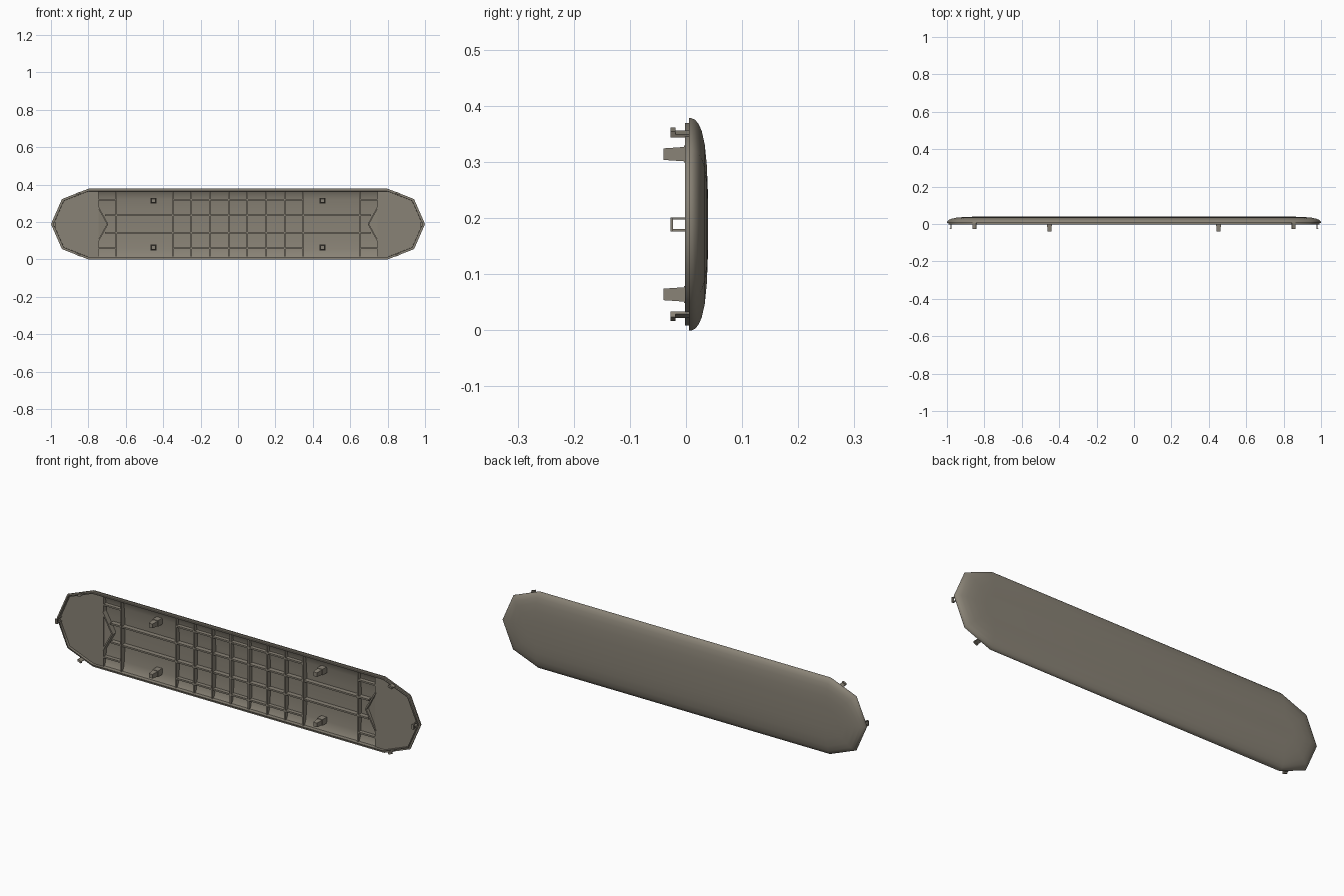
import bpy
import bmesh
import math
from mathutils import Matrix, Vector

cube = bpy.data.objects.get("Cube")
if cube:
    bpy.data.objects.remove(cube)

MID = 0.189      # height of the centre line
CORE = 0.8       # where the rounded ends begin

taupe = bpy.data.materials.new("warm_grey_plastic")
taupe.use_nodes = True
colour = (0.25, 0.225, 0.18, 1)
taupe.diffuse_color = colour
taupe.node_tree.nodes["Principled BSDF"].inputs["Base Color"].default_value = colour


def finish(name, bm, smooth=False):
    bmesh.ops.recalc_face_normals(bm, faces=bm.faces)
    mesh = bpy.data.meshes.new(name)
    bm.to_mesh(mesh)
    bm.free()
    mesh.materials.append(taupe)
    ob = bpy.data.objects.new(name, mesh)
    bpy.context.collection.objects.link(ob)
    if smooth:
        bpy.ops.object.select_all(action="DESELECT")
        ob.select_set(True)
        bpy.context.view_layer.objects.active = ob
        bpy.ops.object.shade_smooth_by_angle(angle=math.radians(50))
    return ob


def end_arc(s, side):
    """Five points around one faceted end, shrunk by s."""
    pts = []
    for k in range(5):
        a = math.radians(-90 + 45 * k)
        pts.append((side * (CORE + 0.2 * s * math.cos(a)),
                    MID + side * MID * s * math.sin(a)))
    return pts


def box(bm, centre, size, angle=0):
    m = (Matrix.Translation(Vector(centre)) @ Matrix.Rotation(angle, 4, "Y")
         @ Matrix.Diagonal((*size, 1)))
    bmesh.ops.create_cube(bm, size=1, matrix=m)


def prism(bm, points, move):
    """Close a polygon and push it along a vector."""
    face = bm.faces.new([bm.verts.new(p) for p in points])
    out = bmesh.ops.extrude_face_region(bm, geom=[face])["geom"]
    bmesh.ops.translate(bm, vec=move, verts=[v for v in out if isinstance(v, bmesh.types.BMVert)])


# Domed shell: back, outer rim, stepped lip, hollow inside
rings = [(0.3, 0.039), (0.55, 0.0372), (0.75, 0.0335), (0.88, 0.028),
         (0.95, 0.022), (0.985, 0.016), (1, 0.01), (1, 0.005),
         (0.955, 0.005), (0.955, -0.002), (0.93, -0.002),
         (0.925, 0.017), (0.85, 0.025), (0.7, 0.030), (0.4, 0.0345)]
bm = bmesh.new()
loops = [[bm.verts.new((x, y, z)) for x, z in end_arc(s, 1) + end_arc(s, -1)]
         for s, y in rings]
for a, b in zip(loops, loops[1:]):
    for i in range(len(a)):
        j = (i + 1) % len(a)
        bm.faces.new((a[i], a[j], b[j], b[i]))
bm.faces.new(loops[0])
bm.faces.new(loops[-1])
finish("cover_shell", bm, True)

# Flat floors closing the rounded ends
for side, word in ((1, "left"), (-1, "right")):
    bm = bmesh.new()
    pts = [(side * 0.75, MID - side * 0.175)] + end_arc(0.928, side) + [(side * 0.75, MID + side * 0.175)]
    prism(bm, [(x, 0.010, z) for x, z in pts], (0, 0.004, 0))
    finish(word + "_end_floor", bm)

# Cross ribs follow the hollow of the shell
half = [(0.93, 0.018), (0.85, 0.026), (0.7, 0.031), (0.4, 0.0355)]
back = [(MID * s, y) for s, y in half]
section = [(-h, y) for h, y in back] + [(h, y) for h, y in reversed(back)]
section = [(-0.175, 0.010)] + section + [(0.175, 0.010)]
bm = bmesh.new()
for x in [-0.35 + 0.1 * k for k in range(8)] + [-0.75, -0.65, 0.65, 0.75]:
    prism(bm, [(x - 0.004, y, MID + h) for h, y in section], (0.008, 0, 0))
finish("cross_ribs", bm)

# Long ribs, full length in the middle and short near the edges
bm = bmesh.new()
for s in (-1, 1):
    box(bm, (0, 0.023, MID + s * 0.046), (1.42, 0.024, 0.008))
    for x, length in ((0, 0.7), (-0.7, 0.1), (0.7, 0.1)):
        box(bm, (x, 0.0205, MID + s * 0.13), (length, 0.019, 0.008))
finish("long_ribs", bm)

# V-shaped gussets beside each end floor
for side, word in ((1, "left"), (-1, "right")):
    bm = bmesh.new()
    for s in (-1, 1):
        a = Vector((side * 0.75, 0, MID + s * 0.095))
        b = Vector((side * 0.697, 0, MID))
        d = b - a
        c = (a + b) / 2
        box(bm, (c.x, 0.019, c.z), (d.length, 0.026, 0.007), math.atan2(-d.z, d.x))
    prism(bm, [(side * 0.75, 0.013, MID - 0.09), (side * 0.70, 0.024, MID),
               (side * 0.75, 0.013, MID + 0.09)], (0, 0.008, 0))
    finish(word + "_gusset", bm)

# Mounting posts: tapered pin on a wider foot
bm = bmesh.new()
for x in (-0.452, 0.452):
    for s in (-1, 1):
        z = MID + s * 0.125
        box(bm, (x, 0.013, z), (0.03, 0.034, 0.03))
        m = Matrix.Translation((x, -0.022, z)) @ Matrix.Rotation(math.pi / 2, 4, "X")
        m = m @ Matrix.Rotation(math.pi / 4, 4, "Z")
        bmesh.ops.create_cone(bm, cap_ends=True, segments=4, radius1=0.018,
                              radius2=0.0145, depth=0.036, matrix=m)
finish("mounting_posts", bm)

# Snap clips on the slanted corners
bm = bmesh.new()
for sx in (-1, 1):
    for s in (-1, 1):
        tilt = sx * s * math.radians(21)
        x, z = sx * 0.853, MID + s * 0.161
        box(bm, (x, -0.008, z), (0.02, 0.04, 0.005), tilt)
        box(bm, (x, -0.023, z + s * 0.003), (0.02, 0.009, 0.011), tilt)
finish("corner_clips", bm)

# Open loop clips at both tips
bm = bmesh.new()
for sx in (-1, 1):
    for s in (-1, 1):
        box(bm, (sx * 0.978, -0.009, MID + s * 0.0105), (0.006, 0.038, 0.004))
    box(bm, (sx * 0.98, -0.0255, MID), (0.011, 0.005, 0.025))
finish("tip_clips", bm)
